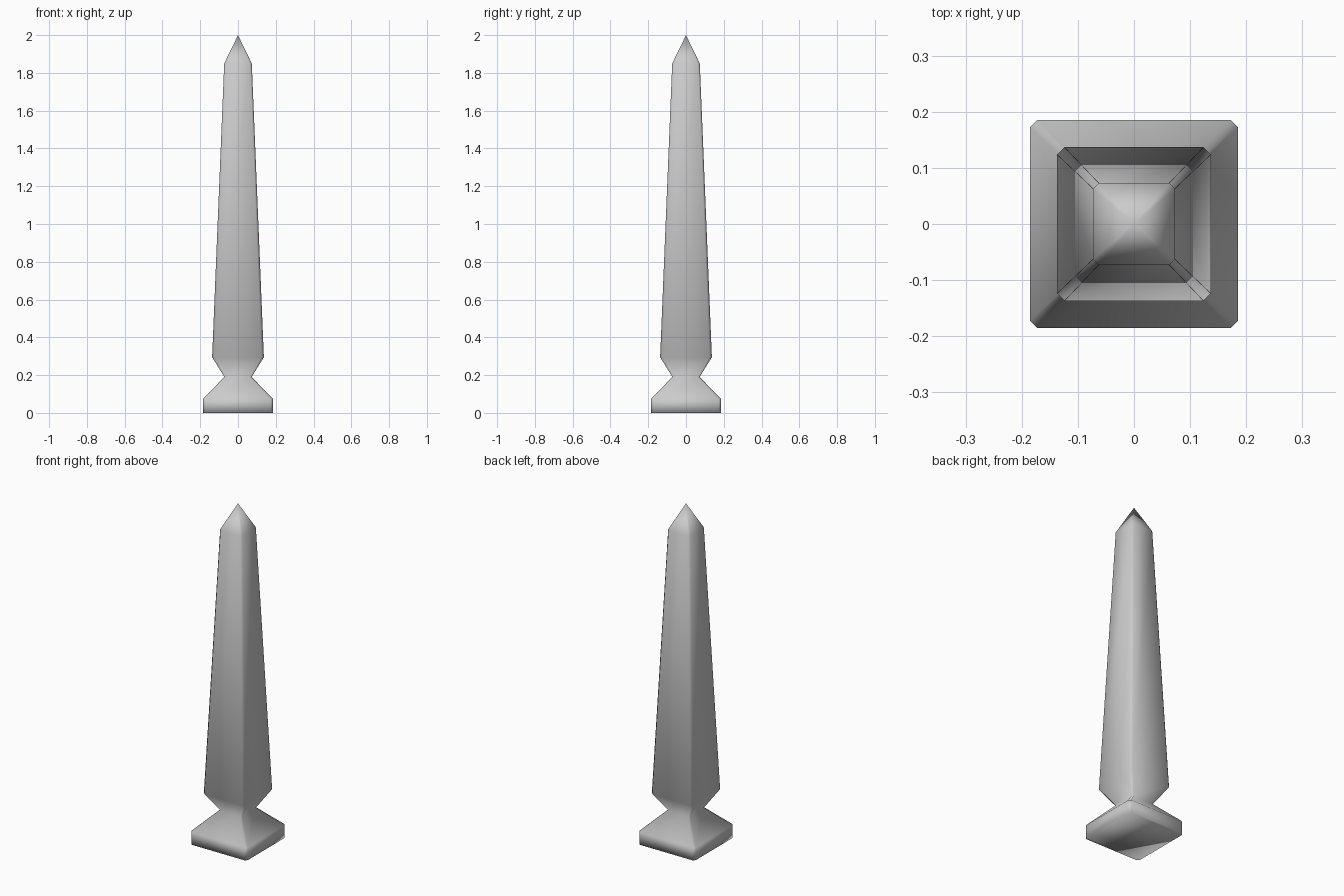
import bpy
import bmesh

cube = bpy.data.objects.get("Cube")
if cube:
    bpy.data.objects.remove(cube, do_unlink=True)

# Single stone colour
stone = bpy.data.materials.new("grey_stone")
stone.use_nodes = True
colour = (0.6, 0.6, 0.6, 1)
stone.diffuse_color = colour
stone.node_tree.nodes["Principled BSDF"].inputs["Base Color"].default_value = colour


def add_ring(bm, half, cut, z):
    """Square with trimmed corners, counter-clockwise."""
    h, k = half, half - cut
    outline = [(h, -k), (h, k), (k, h), (-k, h), (-h, k), (-h, -k), (-k, -h), (k, -h)]
    return [bm.verts.new((x, y, z)) for x, y in outline]


# Height, half width and corner trim, from foot to shoulder
profile = [
    (0.0, 0.185, 0.012),
    (0.075, 0.185, 0.012),
    (0.19, 0.072, 0.008),
    (0.295, 0.137, 0.013),
    (1.85, 0.073, 0.010),
]

bm = bmesh.new()
rings = [add_ring(bm, half, cut, z) for z, half, cut in profile]

# Underside, plinth, neck and tapering shaft
bm.faces.new(list(reversed(rings[0])))
for low, high in zip(rings, rings[1:]):
    for i in range(len(low)):
        j = (i + 1) % len(low)
        bm.faces.new((low[i], low[j], high[j], high[i]))

# Pointed cap
tip = bm.verts.new((0, 0, 2))
for i, v in enumerate(rings[-1]):
    bm.faces.new((v, rings[-1][(i + 1) % len(rings[-1])], tip))

for face in bm.faces:
    face.smooth = True
mesh = bpy.data.meshes.new("obelisk")
bm.to_mesh(mesh)
bm.free()
mesh.materials.append(stone)
obelisk = bpy.data.objects.new("obelisk", mesh)
bpy.context.collection.objects.link(obelisk)
